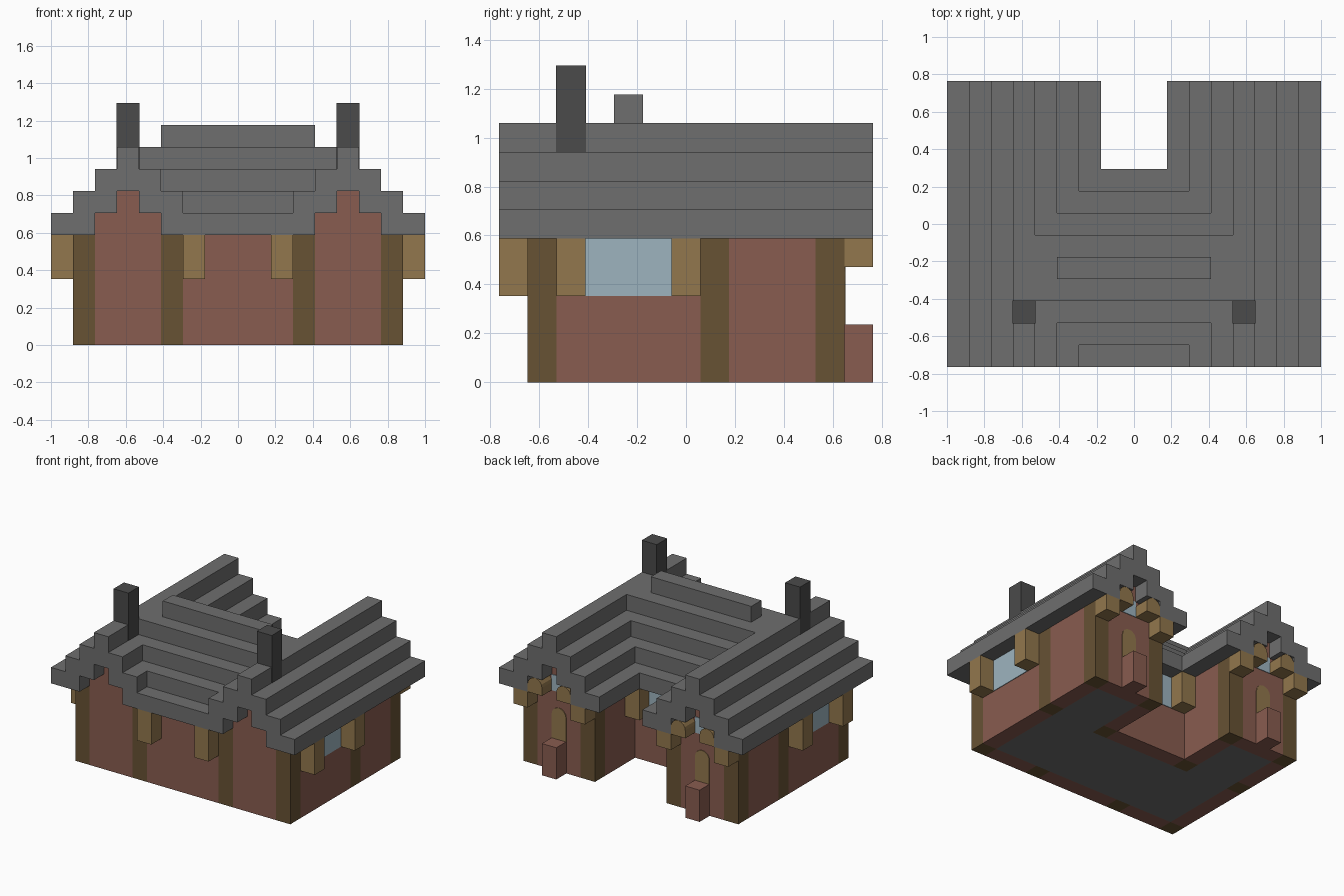
import bpy, bmesh, math
from mathutils import Vector

if "Cube" in bpy.data.objects:
    bpy.data.objects.remove(bpy.data.objects["Cube"])

U = 2 / 17          # one building block
EPS = 0.04          # thickness of thin plates, in blocks


def material(name, r, g, b):
    m = bpy.data.materials.new(name)
    m.use_nodes = True
    m.diffuse_color = (r, g, b, 1)
    m.node_tree.nodes["Principled BSDF"].inputs["Base Color"].default_value = (r, g, b, 1)
    return m


BRICK = material("brick", 0.25, 0.107, 0.08)
TIMBER = material("dark timber", 0.136, 0.084, 0.034)
WOOD = material("light wood", 0.287, 0.184, 0.074)
SLATE = material("grey slate", 0.156, 0.156, 0.156)
SOOT = material("dark stone", 0.069, 0.069, 0.069)
GLASS = material("pale glass", 0.337, 0.456, 0.521)


def place(i, j, k):
    """Block grid to world coordinates."""
    return Vector(((i - 8.5) * U, (j - 6.5) * U, k * U))


def finish(name, bm, mat, mirror):
    bmesh.ops.recalc_face_normals(bm, faces=bm.faces)
    me = bpy.data.meshes.new(name)
    bm.to_mesh(me)
    bm.free()
    me.materials.append(mat)
    ob = bpy.data.objects.new(name, me)
    bpy.context.collection.objects.link(ob)
    if mirror:
        ob.modifiers.new("Mirror", 'MIRROR').use_mirror_merge = False
    return ob


def boxes(name, mat, spans, mirror=True):
    """Boxes given as x0, x1, y0, y1, z0, z1 in blocks."""
    bm = bmesh.new()
    for x0, x1, y0, y1, z0, z1 in spans:
        lo, hi = place(x0, y0, z0), place(x1, y1, z1)
        for v in bmesh.ops.create_cube(bm, size=1)["verts"]:
            v.co = (lo + hi) / 2 + v.co * (hi - lo)
    return finish(name, bm, mat, mirror)


def extrude_profile(name, mat, points, y0, y1):
    """Outline in x and z, pulled along y and mirrored."""
    bm = bmesh.new()
    face = bm.faces.new([bm.verts.new(place(x, y0, z)) for x, z in points])
    new = bmesh.ops.extrude_face_region(bm, geom=[face])["geom"]
    bmesh.ops.translate(bm, vec=(0, (y1 - y0) * U, 0),
                        verts=[g for g in new if isinstance(g, bmesh.types.BMVert)])
    return finish(name, bm, mat, True)


def arch(x0, x1, z0, z1):
    """Outline with a half-round top."""
    r, c = (x1 - x0) / 2, (x0 + x1) / 2
    top = [(c + r * math.cos(math.pi * n / 8), z1 - r + r * math.sin(math.pi * n / 8))
           for n in range(9)]
    return [(x0, z0), (x1, z0)] + top


# Walls and timber posts
boxes("wing_walls", BRICK, [
    (2, 5, 1, 2, 0, 5), (1, 2, 2, 7, 0, 5), (1, 2, 8, 11, 0, 5),
    (2, 5, 11, 12, 0, 5), (5, 6, 8, 11, 0, 5)])
boxes("middle_walls", BRICK, [(6, 11, 1, 2, 0, 5), (6, 11, 7, 8, 0, 5)], False)
boxes("posts", TIMBER, [(x, x + 1, y, y + 1, 0, 5)
                        for x, y in ((1, 1), (5, 1), (1, 7), (5, 7), (1, 11), (5, 11))])
boxes("gable_walls", BRICK, [(2, 5, 1, 12, 5, 6), (3, 4, 1, 12, 6, 7)])

# Floor
boxes("main_floor", SLATE, [(2, 15, 2, 7, 0, 0.5)], False)
boxes("wing_floors", SLATE, [(2, 5, 7, 11, 0, 0.5)])

# Stepped wing roofs, one block thick
left = [(0, 5), (0, 6), (1, 6), (1, 7), (2, 7), (2, 8), (3, 8), (3, 9)]
inner = [(3, 7), (3, 6), (2, 6), (2, 5)]
flip = lambda pts: [(7 - x, z) for x, z in reversed(pts)]
extrude_profile("wing_roofs", SLATE, left + flip(left) + flip(inner) + inner, 0, 13)

# Stepped roof across the middle
boxes("middle_roof", SLATE, [
    (7, 10, 0, 2, 5, 6), (7, 10, 7, 9, 5, 6),
    (6, 11, 1, 3, 6, 7), (6, 11, 6, 8, 6, 7),
    (5, 12, 2, 7, 7, 8), (4, 13, 3, 6, 8, 9)], False)
boxes("roof_ridge", SLATE, [(5, 12, 4, 5, 9, 10)], False)
boxes("chimneys", SOOT, [(3 - 0.02, 4 + 0.02, 2 - 0.02, 3 + 0.02, 8, 11)])

# Windows
boxes("side_windows", GLASS, [(1 - EPS, 1, 3, 6, 3, 5)])
boxes("courtyard_window", GLASS, [(7, 10, 8, 8 + EPS, 3, 5)], False)
boxes("gable_windows", GLASS, [(3, 4, 12, 12 + EPS, 5, 6)])

# Wooden shutters
boxes("side_shutters", WOOD, [(0, 1, 2, 3, 3, 5), (0, 1, 6, 7, 3, 5)])
boxes("front_shutters", WOOD, [(6, 7, 0, 1, 3, 5)])
boxes("courtyard_shutters", WOOD, [(6, 7, 8, 9, 3, 5)])
boxes("gable_shutters", WOOD, [(1, 2, 12, 13, 4, 5), (5, 6, 12, 13, 4, 5)])
for side, x in (("outer", 2), ("inner", 4)):
    extrude_profile(side + "_arched_shutters", WOOD, arch(x, x + 1, 5, 6), 12, 13)

# Back doors and steps
extrude_profile("back_doors", WOOD, arch(3, 4, 2, 4), 12, 12 + EPS)
boxes("door_steps", BRICK, [(3, 4, 12, 13, 0, 2)])
